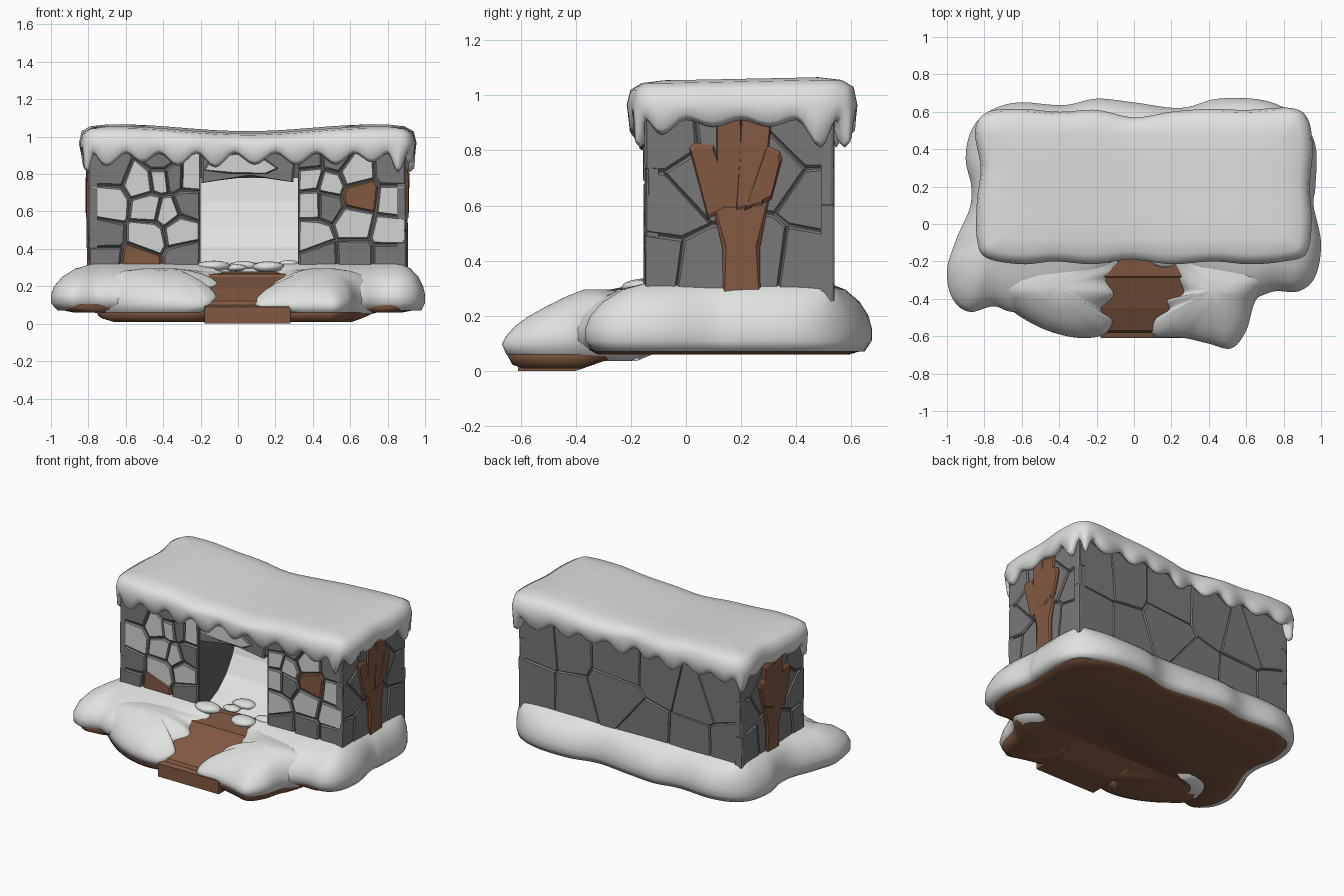
import bpy, bmesh, math, random
from mathutils import Vector as V

if "Cube" in bpy.data.objects:
    bpy.data.objects.remove(bpy.data.objects["Cube"])

random.seed(4)


def material(name, rgb):
    m = bpy.data.materials.new(name)
    m.diffuse_color = (*rgb, 1)
    m.use_nodes = True
    m.node_tree.nodes["Principled BSDF"].inputs["Base Color"].default_value = m.diffuse_color
    return m


SNOW = material("snow", (0.74, 0.76, 0.74))
STONE = material("stone grey", (0.19, 0.19, 0.19))
MORTAR = material("mortar dark grey", (0.13, 0.13, 0.13))
FROST = material("frosted stone", (0.64, 0.66, 0.64))
BROWN = material("earth and wood brown", (0.22, 0.10, 0.055))


def finish(bm, name, mats, smooth=False):
    bmesh.ops.remove_doubles(bm, verts=bm.verts, dist=0.0005)
    bmesh.ops.recalc_face_normals(bm, faces=bm.faces)
    me = bpy.data.meshes.new(name)
    bm.to_mesh(me)
    bm.free()
    for m in mats:
        me.materials.append(m)
    if smooth:
        me.shade_smooth()
    ob = bpy.data.objects.new(name, me)
    bpy.context.collection.objects.link(ob)
    return ob


def prism(name, profile, x0, x1, mat):
    """Extrude a (y, z) profile along x."""
    bm = bmesh.new()
    a, b = [[bm.verts.new((x, y, z)) for y, z in profile] for x in (x0, x1)]
    bm.faces.new(a)
    bm.faces.new(b)
    n = len(a)
    for i in range(n):
        bm.faces.new((a[i], a[(i + 1) % n], b[(i + 1) % n], b[i]))
    return finish(bm, name, [mat])


def box(name, x0, x1, y0, y1, z0, z1, mat):
    return prism(name, [(y0, z0), (y1, z0), (y1, z1), (y0, z1)], x0, x1, mat)


def loft(name, rings, mat, closed=True, caps=()):
    bm = bmesh.new()
    vr = [[bm.verts.new(p) for p in r] for r in rings]
    n = len(vr[0])
    for a, b in zip(vr, vr[1:]):
        for i in range(n if closed else n - 1):
            j = (i + 1) % n
            bm.faces.new((a[i], a[j], b[j], b[i]))
    for c in caps:
        bm.faces.new(vr[c])
    return finish(bm, name, [mat], True)


def curve(pts, closed=True, steps=6):
    """Catmull-Rom curve through 2D points."""
    pts = [V(p) for p in pts]
    n, out = len(pts), []
    for i in range(n if closed else n - 1):
        g = lambda k: pts[k % n] if closed else pts[min(max(k, 0), n - 1)]
        a, b, c, d = g(i - 1), g(i), g(i + 1), g(i + 2)
        for s in range(steps):
            t = s / steps
            out.append(0.5 * (2 * b + (c - a) * t + (2 * a - 5 * b + 4 * c - d) * t * t
                              + (3 * b - a - 3 * c + d) * t ** 3))
    return out if closed else out + [pts[-1]]


def clamp(v, lo, hi):
    return min(max(v, lo), hi)


# --- earth base and rising path
rim = [(-.62, -.47), (-.75, -.44), (-.88, -.47), (-.97, -.4), (-1, -.25), (-.95, -.08), (-.88, .08),
       (-.87, .2), (-.9, .35), (-.87, .5), (-.78, .6), (-.62, .65), (-.38, .635), (-.2, .67), (0, .65),
       (.25, .62), (.45, .67), (.7, .66), (.88, .57), (.97, .42), (.97, .2), (.96, .1), (1, -.1),
       (.97, -.28), (.88, -.36), (.75, -.36), (.62, -.4)]
earth = curve(rim + [(.45, -.45), (-.4, -.45)])
loft("earth_base", [[(p.x * s, p.y * s, z) for p in earth]
                    for s, z in ((.88, .06), (.955, .075), (.97, .10), (.93, .15))], BROWN, caps=(0, -1))
prism("path", [(-.61, 0), (-.4, 0), (-.2, .07), (-.1, .07), (-.1, .28), (-.28, .265), (-.29, .25),
               (-.45, .185), (-.57, .12), (-.58, .10), (-.61, .09)], -.18, .28, BROWN)

# --- snow bank around the walls, open at the path
bank = curve([(-.12, -.28), (-.3, -.4)] + rim + [(.45, -.38), (.23, -.28)], closed=False)
rings = []
for t, z in ((.5, .075), (.15, .07), (0, .11), (0, .155), (.07, .2), (.25, .25), (.55, .295), (1, .325)):
    rings.append([])
    for p in bank:
        c = V((clamp(p.x, -.76, .86), clamp(p.y, -.12, .5)))
        rings[-1].append((*p.lerp(c, t), z))
loft("snow_bank", rings, SNOW, closed=False)


# --- two snow lobes beside the path, each on an earth foot
def path_z(y):
    return .08 + (clamp(y, -.6, -.18) + .6) * .47


def lobe(side, pts, centre):
    out, rings = curve(pts), []
    for t, f in ((.3, -.1), (.05, 0), (0, .3), (.04, .5), (.14, .72), (.3, .87), (.5, .95), (.75, 1), (1, 1)):
        ring = []
        for p in out:
            q = p.lerp(V(centre), t)
            lo = max(.06, path_z(q.y) - .01 - .5 * max(0, abs(p.x - .05) - .2))
            hi = max(clamp(.20 + (q.y + .62) * .38, .16, .295), lo + .05)
            away = clamp(abs(q.x - .05) * 1.3 + .55, 0, 1)   # lower towards the path
            ring.append((q.x, q.y, lo + (hi - lo) * f * away))
        rings.append(ring)
    loft("snow_lobe_" + side, rings, SNOW)
    foot = []
    for t, lift in ((.25, 0), (.12, .015), (.06, .05), (.12, .09)):
        qs = [p.lerp(V(centre), t) for p in out]
        foot.append([(q.x, q.y, clamp((q.y + .4) * .35, .008, .07) + lift) for q in qs])
    loft("earth_foot_" + side, foot, BROWN, caps=(0, -1))


lobe("left", [(-.16, -.59), (-.11, -.52), (-.17, -.46), (-.1, -.38), (-.14, -.3), (-.08, -.23),
              (-.13, -.14), (-.4, -.1), (-.7, -.14), (-.79, -.32), (-.67, -.45), (-.53, -.54),
              (-.4, -.59), (-.27, -.61)], (-.42, -.33))
lobe("right", [(.11, -.6), (.1, -.52), (.18, -.46), (.17, -.41), (.26, -.37), (.23, -.28),
               (.22, -.16), (.4, -.1), (.64, -.12), (.76, -.26), (.65, -.41), (.6, -.57),
               (.52, -.665), (.4, -.64), (.27, -.61)], (.43, -.35))

# --- wall core with the recess
box("wall_core_left", -.785, -.2, -.135, .525, .1, .98, MORTAR)
box("wall_core_right", .32, .885, -.135, .525, .1, .98, MORTAR)
box("wall_core_back", -.2, .32, .32, .525, .1, .98, MORTAR)
box("wall_core_top", -.2, .32, -.135, .525, .78, .98, MORTAR)
box("recess_floor", -.2, .32, -.14, .32, .1, .275, BROWN)
prism("recess_snow", [(.33, .27), (.33, .79), (.29, .78), (.27, .65), (.23, .52), (.16, .41), (.07, .33),
                      (-.03, .285), (-.05, .27)], -.2, .32, SNOW)


# --- stones: cells around seed points, raised and chamfered
def stone(bm, poly, frame, depth, mat, side=0, shrink=.004, chamfer=.009):
    origin, u, n = (V(k) for k in frame)
    poly = [V(p) for p in poly]
    c = sum(poly, V((0, 0))) / len(poly)
    tilt = V((random.uniform(-.03, .03), random.uniform(-.03, .03)))
    levels = []
    for inset, d in ((shrink, -.05), (shrink, depth - .009), (shrink + chamfer, depth)):
        ring = []
        for p in poly:
            r = p - c
            q = c + r * max(.3, 1 - inset / max(r.length * .8, .01))
            dd = d + min(0, tilt.dot(r)) if d > -.05 else d
            ring.append(bm.verts.new(origin + u * q.x + V((0, 0, q.y)) + n * dd))
        levels.append(ring)
    k = len(poly)
    for a, b in zip(levels, levels[1:]):
        for i in range(k):
            bm.faces.new((a[i], a[(i + 1) % k], b[(i + 1) % k], b[i])).material_index = side
    bm.faces.new(levels[-1]).material_index = mat


def cells(seeds, u0, u1, v0, v1):
    for s in seeds:
        a, poly = V(s[:2]), [V((u0, v0)), V((u1, v0)), V((u1, v1)), V((u0, v1))]
        for o in seeds:
            b = V(o[:2])
            if a == b:
                continue
            mid, d, new = (a + b) / 2, b - a, []
            for p, q in zip(poly, poly[1:] + poly[:1]):
                fp, fq = (p - mid).dot(d), (q - mid).dot(d)
                if fp <= 0:
                    new.append(p)
                if fp * fq < 0:
                    new.append(p.lerp(q, fp / (fp - fq)))
            poly = new
        poly = [p for p, q in zip(poly, poly[1:] + poly[:1]) if (p - q).length > .012]
        if len(poly) > 2:
            yield poly, (s[2] if len(s) > 2 else 0)


FRONT = ((0, -.15, 0), (1, 0, 0), (0, -1, 0))
BACK = ((0, .54, 0), (1, 0, 0), (0, 1, 0))
RIGHT = ((.9, 0, 0), (0, 1, 0), (1, 0, 0))
LEFT = ((-.8, 0, 0), (0, 1, 0), (-1, 0, 0))
PALETTE = [STONE, FROST, BROWN]

# front stones: u, v, colour index
left_seeds = [(-.69, .64, 1), (-.72, .47), (-.72, .35), (-.68, .83), (-.51, .76, 1), (-.42, .77, 1),
              (-.42, .88), (-.34, .78), (-.26, .78, 1), (-.27, .64), (-.47, .62, 1), (-.38, .6, 1),
              (-.31, .5, 1), (-.48, .47, 1), (-.28, .35), (-.53, .33, 2)]
right_seeds = [(.39, .78, 1), (.38, .88), (.49, .75, 1), (.62, .81, 1), (.65, .685, 2), (.84, .82),
               (.84, .66, 1), (.82, .49, 1), (.82, .36), (.62, .54, 1), (.47, .64), (.4, .64, 1),
               (.4, .47, 1), (.62, .36), (.44, .35), (.52, .88)]
bm = bmesh.new()
for seeds, u0, u1 in ((left_seeds, -.8, -.2), (right_seeds, .32, .9)):
    for poly, mat in cells(seeds, u0, u1, .25, .95):
        stone(bm, poly, FRONT, random.uniform(-.006, .006), mat, 2 if mat == 2 else 0)
# lintel with a frosted face
stone(bm, [(-.2, .75), (-.1, .765), (.08, .785), (.3, .755), (.32, .95), (-.2, .95)], FRONT, .0, 0)
stone(bm, [(-.19, .82), (-.05, .80), (.16, .80), (.22, .83), (.14, .89), (-.02, .92), (-.15, .89)],
      FRONT, .018, 1)
finish(bm, "front_stones", PALETTE)

# back stones
bm = bmesh.new()
back = [(-.8 + 1.7 * (i + .5 + random.uniform(-.3, .3)) / 6, .26 + .68 * (j + .5 + random.uniform(-.3, .3)) / 2)
        for i in range(6) for j in range(2)]
for poly, mat in cells(back, -.8, .9, .25, .95):
    stone(bm, poly, BACK, random.uniform(-.006, .0), 0, shrink=.001, chamfer=.006)
finish(bm, "back_stones", PALETTE)

# end stones with a branching timber on each end
side = [(-.05, .84), (-.07, .6), (-.1, .38), (.05, .36), (.04, .7), (.13, .86), (.45, .84), (.46, .63),
        (.42, .4), (.28, .42), (.33, .72)]
limbs = [[(.135, .27), (.27, .27), (.27, .45), (.31, .66), (.08, .66), (.13, .45)],
         [(.08, .55), (.18, .6), (.1, .82), (.03, .83), (.01, .81)],
         [(.11, .58), (.21, .58), (.2, .93), (.11, .93)],
         [(.18, .58), (.28, .6), (.31, .9), (.2, .93)],
         [(.21, .58), (.31, .62), (.35, .77), (.34, .8), (.29, .82)]]
for label, frame in (("right", RIGHT), ("left", LEFT)):
    bm = bmesh.new()
    for poly, mat in cells(side, -.15, .54, .25, .95):
        stone(bm, poly, frame, random.uniform(-.008, -.001), 0, shrink=.002, chamfer=.008)
    finish(bm, label + "_end_stones", PALETTE)
    bm = bmesh.new()
    for i, poly in enumerate(limbs):
        stone(bm, poly, frame, .010 + .0015 * i, 2, 2, shrink=.001, chamfer=.012)
    finish(bm, label + "_timber", PALETTE)

# --- roof snow with hanging drips
roof = curve([(-.84, -.08), (-.79, -.18), (-.6, -.215), (-.42, -.2), (-.22, -.215), (-.02, -.19), (.2, -.215),
              (.42, -.2), (.62, -.215), (.8, -.2), (.92, -.16), (.95, 0), (.94, .2), (.955, .4), (.93, .56),
              (.84, .62), (.6, .61), (.4, .615), (.2, .6), (0, .57), (-.2, .61), (-.4, .6), (-.6, .615),
              (-.78, .6), (-.85, .5), (-.82, .3), (-.84, .12)], steps=8)
amps = [random.uniform(.035, .075) for _ in range(27)]
for k in (0, 9, 13, 14, 23):
    amps[k] = .10
for k in (11, 12, 24, 25, 26):
    amps[k] = .025
top_z = lambda x, y: 1.042 + .018 * math.cos(math.pi * (x + .65) / .7) + .02 * (y - .2)
rings = [[] for _ in range(10)]
for i, p in enumerate(roof):
    c = V((clamp(p.x, -.7, .8), clamp(p.y, -.08, .48)))
    drip = .91 - amps[i // 8] * math.sin(math.pi * (i % 8) / 8) ** 2
    top = top_z(c.x, c.y)
    for k, (t, z) in enumerate(((.7, .95), (.4, drip + .02), (.2, drip), (.05, drip + .02), (0, .965),
                                (.1, top - .035), (.4, top - .01), (1, top))):
        rings[k].append((*p.lerp(c, t), z))
    for k, s in ((8, .5), (9, 0)):
        x = clamp(c.x, -.45 - .25 * s, .55 + .25 * s)
        y = .2 + (c.y - .2) * s
        rings[k].append((x, y, top_z(x, y)))
loft("roof_snow", rings, SNOW)

# --- loose snow lumps on the threshold
for i, (x, y, z, s) in enumerate([(-.13, -.14, .31, .09), (-.01, -.05, .3, .06), (.16, -.17, .305, .09),
                                  (.27, -.1, .32, .06), (.03, .03, .31, .08)]):
    bm = bmesh.new()
    bmesh.ops.create_icosphere(bm, subdivisions=2, radius=1)
    for v in bm.verts:
        v.co = V((x, y, z)) + V((v.co.x * s, v.co.y * s * .7, v.co.z * s * .32)) * random.uniform(.93, 1.07)
    finish(bm, f"snow_lump_{i + 1}", [SNOW], True)
